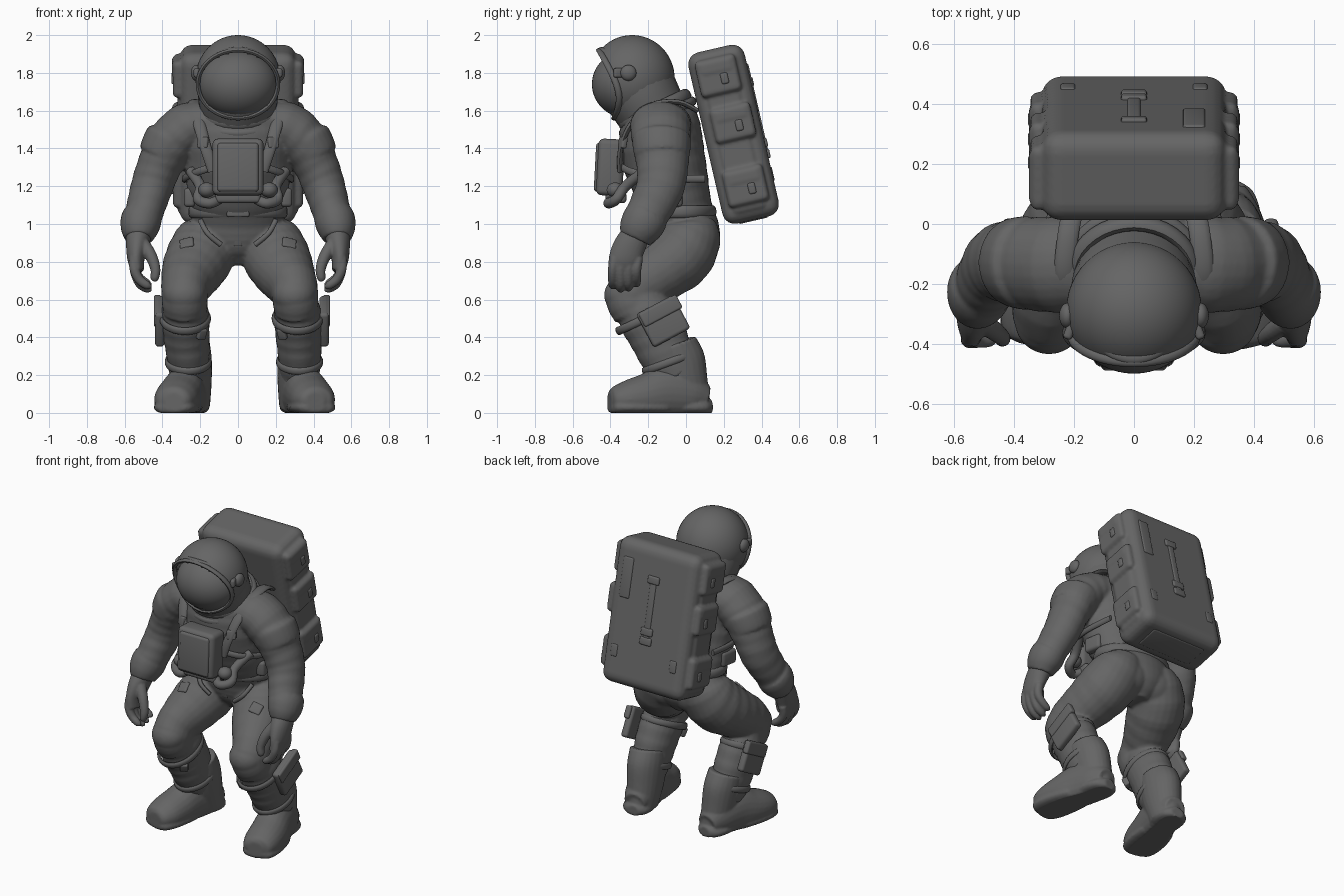
import bpy, bmesh, math
from mathutils import Vector, Matrix, Euler

GREY = bpy.data.materials.new("suit_grey")
GREY.diffuse_color = (0.13, 0.13, 0.13, 1)


def finish(name, bm, angle=40):
    bmesh.ops.recalc_face_normals(bm, faces=bm.faces)
    me = bpy.data.meshes.new(name)
    bm.to_mesh(me)
    bm.free()
    ob = bpy.data.objects.new(name, me)
    bpy.context.collection.objects.link(ob)
    me.materials.append(GREY)
    bpy.ops.object.select_all(action='DESELECT')
    ob.select_set(True)
    bpy.context.view_layer.objects.active = ob
    bpy.ops.object.shade_smooth_by_angle(angle=math.radians(angle))
    return ob


def fuse(name, parts, voxel, smooth):
    """Join overlapping parts into one continuous skin."""
    obs = [o for o in bpy.data.objects if o.name.split('.')[0] in parts]
    bpy.ops.object.select_all(action='DESELECT')
    for o in obs:
        o.select_set(True)
    bpy.context.view_layer.objects.active = obs[0]
    bpy.ops.object.join()
    ob = bpy.context.view_layer.objects.active
    ob.name = name
    m = ob.modifiers.new("skin", 'REMESH')
    m.mode, m.voxel_size, m.use_smooth_shade = 'VOXEL', voxel, True
    m = ob.modifiers.new("soften", 'SMOOTH')
    m.factor, m.iterations = 0.5, smooth


def spline(pts, steps, closed=False):
    """Catmull-Rom interpolation of any-length tuples."""
    P = [Vector(p) for p in pts]
    n, out = len(P), []
    for i in range(n if closed else n - 1):
        k = [(i + j) % n if closed else min(max(i + j, 0), n - 1) for j in (-1, 0, 1, 2)]
        a, b, c, d = (P[j] for j in k)
        for s in range(steps):
            t = s / steps
            out.append(0.5 * (2 * b + (c - a) * t + (2 * a - 5 * b + 4 * c - d) * t * t
                              + (3 * b - a - 3 * c + d) * t ** 3))
    return out if closed else out + [P[-1]]


def tube(name, pts, ref=(1, 0, 0), steps=5, sides=24, closed=False, fold=0.0):
    """Loft ellipses along points (x, y, z, radius along ref, other radius)."""
    bm, rings = bmesh.new(), []
    path = spline(pts, steps, closed)
    n = len(path)
    for i, p in enumerate(path):
        q0 = path[(i - 1) % n if closed else max(i - 1, 0)]
        q1 = path[(i + 1) % n if closed else min(i + 1, n - 1)]
        t = (Vector(q1[:3]) - Vector(q0[:3])).normalized()
        u = Vector(ref)
        u = (u - u.dot(t) * t).normalized()
        v = t.cross(u)
        ring = []
        for k in range(sides):
            a = 2 * math.pi * k / sides
            f = 1 + fold * math.sin(i * 1.9 + 1.5 * math.sin(a))
            co = Vector(p[:3]) + f * (u * p[3] * math.cos(a) + v * p[4] * math.sin(a))
            co.z = max(co.z, 0)
            ring.append(bm.verts.new(co))
        rings.append(ring)
    for i in range(n if closed else n - 1):
        A, B = rings[i], rings[(i + 1) % n]
        for k in range(sides):
            m = (k + 1) % sides
            bm.faces.new((A[k], A[m], B[m], B[k]))
    if not closed:
        bm.faces.new(rings[0])
        bm.faces.new(rings[-1])
    return finish(name, bm)


def box(name, loc, size, rot=(0, 0, 0), bevel=0.015, base=None):
    bm = bmesh.new()
    bmesh.ops.create_cube(bm, size=1, matrix=Matrix.Diagonal((*size, 1)))
    bmesh.ops.bevel(bm, geom=bm.edges[:], offset=bevel, segments=4, profile=0.5, affect='EDGES')
    m = Matrix.Translation(loc) @ Euler([math.radians(r) for r in rot]).to_matrix().to_4x4()
    bm.transform(base @ m if base else m)
    return finish(name, bm)


def ball(name, loc, size, rot=(0, 0, 0), cut=None):
    bm = bmesh.new()
    bmesh.ops.create_uvsphere(bm, u_segments=48, v_segments=32, radius=1)
    bm.transform(Matrix.Translation(loc) @ Euler([math.radians(r) for r in rot]).to_matrix().to_4x4()
                 @ Matrix.Diagonal((*size, 1)))
    if cut:
        bmesh.ops.delete(bm, geom=[f for f in bm.faces if cut(f.calc_center_median())], context='FACES')
    return finish(name, bm)


def ring(name, loc, rx, ry, r, tilt=0, h=None):
    e = Euler((math.radians(tilt), 0, 0)).to_matrix()
    pts = [(*(Vector(loc) + e @ Vector((rx * math.cos(k * math.pi / 6), ry * math.sin(k * math.pi / 6), 0))),
            h or r, r) for k in range(12)]
    return tube(name, pts, e @ Vector((0, 0, 1)), 3, 10, True)


# Helmet shell with a visor opening, rim, lower skirt and neck ring
C = Vector((0, -0.285, 1.77))
ball("helmet", C, (0.225, 0.225, 0.23), cut=lambda c: c.z < 1.6 and c.y > -0.4
     or c.y < -0.29 and (c.x / 0.205) ** 2 + ((c.z - 1.74) / 0.17) ** 2 < 1)
ball("visor", (0, -0.31, 1.74), (0.208, 0.188, 0.18), cut=lambda c: c.y > -0.3)
rim = []
for k in range(16):
    a = k * math.pi / 8
    x, z = 0.212 * math.cos(a), 1.74 + 0.18 * math.sin(a)
    rim.append((x, C.y - math.sqrt(max(0.23 ** 2 - x * x - (z - C.z) ** 2, 0.0004)), z, 0.017, 0.012))
tube("visor_rim", rim, (0, 1, 0), 3, 10, True)
tube("helmet_brow", [(0.13 * t, -0.445 + 0.06 * t * t, 1.925 - 0.03 * t * t, 0.02, 0.012)
                     for t in (-1, -.5, 0, .5, 1)], (0, 1, 0))
tube("helmet_skirt", [(0, -.265, 1.745, .214, .2), (0, -.225, 1.67, .212, .195), (0, -.18, 1.59, .2, .185)])
ring("neck_ring", (0, -0.165, 1.605), 0.2, 0.185, 0.025, 25, 0.035)
ring("collar", (0, -0.15, 1.565), 0.215, 0.2, 0.025, 25)

# Torso and pelvis
tube("torso", [(0, 0.02, 0.78, .06, .08), (0, 0.02, 0.86, .18, .15), (0, 0.01, 0.95, .25, .17),
               (0, -0.025, 1.06, .245, .17), (0, -0.075, 1.2, .27, .2), (0, -0.125, 1.38, .285, .222),
               (0, -0.135, 1.52, .28, .212), (0, -0.135, 1.61, .22, .185), (0, -0.13, 1.67, .14, .14)],
     steps=6, sides=36, fold=0.008)
ring("belt", (0, -0.025, 1.065), 0.25, 0.172, 0.014, 0, 0.032)
box("belt_buckle", (0, -0.205, 1.065), (0.12, 0.03, 0.055), bevel=0.01)
box("fly_flap", (0, -0.15, 0.96), (0.05, 0.03, 0.16), (12, 0, 0), 0.012)

# Chest control box
box("chest_box", (0, -0.40, 1.30), (0.27, 0.14, 0.30), (-3, 0, 0), 0.03)
box("chest_box_front", (0, -0.462, 1.30), (0.22, 0.04, 0.26), (-3, 0, 0), 0.018)
box("chest_box_base", (0, -0.37, 1.14), (0.24, 0.11, 0.06), bevel=0.02)

# Backpack, built upright then tilted forward
T = Matrix.Translation((0, 0.252, 1.475)) @ Matrix.Rotation(math.radians(13), 4, 'X')
box("pack_body", (0, 0, 0), (0.615, 0.305, 0.93), bevel=0.065, base=T)
box("pack_frame", (0, -0.005, 0), (0.64, 0.19, 0.84), bevel=0.03, base=T)
box("back_spine", (0, 0.147, 0.06), (0.045, 0.025, 0.40), bevel=0.01, base=T)
for z in (0.25, -0.08, -0.14):
    box("back_latch", (0, 0.15, z), (0.085, 0.03, 0.05), bevel=0.01, base=T)
box("back_panel", (0.2, 0.147, 0.22), (0.075, 0.025, 0.26), bevel=0.01, base=T)
box("back_bottom_plate", (0, 0.0, -0.455), (0.40, 0.16, 0.03), bevel=0.01, base=T)

for s in (-1, 1):
    # Pack pouches and buckles
    for y, z, h in ((-0.01, 0.32, 0.2), (0.01, 0.06, 0.19), (0.0, -0.28, 0.2)):
        box("pack_pouch", (s * 0.315, y, z), (0.06, 0.22, h), bevel=0.026, base=T)
        box("pouch_flap", (s * 0.33, y, z + h * 0.25), (0.04, 0.18, h * 0.4), bevel=0.018, base=T)
        box("pouch_buckle", (s * 0.34, y + 0.03, z - 0.02), (0.025, 0.04, 0.06), bevel=0.01, base=T)
    box("back_clip", (s * 0.22, 0.145, -0.25), (0.05, 0.025, 0.08), bevel=0.01, base=T)
    # Helmet side knobs
    ball("helmet_knob", (s * 0.222, -0.305, 1.80), (0.027, 0.042, 0.042))
    box("visor_hinge", (s * 0.212, -0.35, 1.80), (0.03, 0.07, 0.05), (0, 0, s * 20), 0.012)
    # Harness straps
    tube("shoulder_strap", [(s * .2, .06, 1.6, .035, .014), (s * .22, -.04, 1.645, .035, .014),
                            (s * .23, -.18, 1.63, .035, .014), (s * .205, -.29, 1.53, .033, .014),
                            (s * .17, -.345, 1.4, .03, .014), (s * .13, -.35, 1.28, .03, .014)], sides=12)
    tube("side_strap", [(s * .14, -.34, 1.3, .02, .012), (s * .23, -.27, 1.27, .02, .012),
                        (s * .285, -.1, 1.24, .02, .012), (s * .27, .1, 1.24, .02, .012)], (0, 0, 1), sides=10)
    box("strap_buckle", (s * 0.185, -0.335, 1.43), (0.06, 0.03, 0.06), (-10, 0, s * 25), 0.01)
    # Hoses looping under the chest box
    tube("chest_hose", [(s * .1, -.38, 1.13, .026, .026), (s * .15, -.41, 1.11, .028, .028),
                        (s * .21, -.37, 1.13, .028, .028), (s * .2, -.32, 1.2, .028, .028),
                        (s * .25, -.22, 1.28, .028, .028)], (0, 0, 1), sides=14)
    ball("hose_fitting", (s * 0.165, -0.375, 1.18), (0.045, 0.045, 0.04))
    box("waist_pouch", (s * 0.25, -0.08, 1.14), (0.06, 0.12, 0.1), (0, 0, s * 10), 0.02)
    # Arm, cuff and shoulder patch
    tube("arm", [(s * .17, -.13, 1.535, .16, .12), (s * .27, -.135, 1.505, .16, .135),
                 (s * .355, -.13, 1.42, .152, .132), (s * .415, -.125, 1.31, .138, .118),
                 (s * .455, -.135, 1.2, .128, .112), (s * .488, -.185, 1.09, .118, .103),
                 (s * .512, -.235, 1.0, .105, .095), (s * .525, -.26, .95, .09, .085)], (0, 1, 0), fold=0.014)
    tube("glove_cuff", [(s * .506, -.205, 1.045, .115, .105), (s * .515, -.225, 1.01, .118, .108),
                        (s * .522, -.25, .965, .108, .098), (s * .525, -.27, .92, .085, .075)], (0, 1, 0))
    tube("shoulder_patch", [(s * .345, -.13, 1.47, .14, .122), (s * .355, -.13, 1.45, .156, .137),
                            (s * .385, -.128, 1.395, .152, .134), (s * .4, -.127, 1.36, .146, .128)], (0, 1, 0), 3)
    # Hand with curled fingers and thumb
    tube("palm", [(s * .525, -.26, .95, .075, .07), (s * .535, -.3, .88, .085, .058),
                  (s * .54, -.325, .81, .085, .045), (s * .53, -.335, .75, .075, .033)], (0, 1, 0))
    for i in range(4):
        y, l = -.388 + i * .042, (.0, .018, .012, -.01)[i]
        tube("finger", [(s * .548, y + .01, .82, .026, .028), (s * .548, y, .76, .026, .027),
                        (s * .522, y, .705 - l, .025, .025), (s * .48, y, .675 - l, .022, .022),
                        (s * .457, y, .668 - l, .008, .008)], (0, 1, 0), 4, 12)
    tube("thumb", [(s * .50, -.33, .89, .036, .036), (s * .46, -.36, .83, .032, .032),
                   (s * .437, -.38, .76, .027, .027), (s * .442, -.385, .71, .022, .022),
                   (s * .445, -.385, .695, .008, .008)], (0, 1, 0), 4, 12)
    # Leg; one foot stands slightly wider than the other
    d = 0.06 if s > 0 else -0.01
    X = lambda x, k=1.0: s * (x + d * k)
    tube("thigh", [(s * .12, .03, 1.0, .11, .12), (s * .15, .03, .93, .165, .155),
                   (s * .2, -.03, .83, .178, .175), (s * .245, -.14, .745, .162, .16),
                   (X(.28, .2), -.25, .67, .13, .143), (X(.285, .3), -.29, .61, .122, .135),
                   (X(.285, .4), -.26, .54, .118, .13)], fold=0.012)
    ball("buttock", (s * .1, .04, .9), (.15, .135, .13))
    ball("knee_pad", (X(.285, .2), -.325, .63), (.113, .11, .1), (25, 0, 0))
    tube("shin", [(X(.285, .3), -.25, .62, .112, .12), (X(.285, .5), -.21, .52, .125, .152),
                  (X(.28, .7), -.15, .41, .123, .152), (X(.272, .9), -.1, .3, .114, .142),
                  (X(.265), -.04, .2, .107, .13)], fold=0.014)
    ring("knee_band", (X(.285, .5), -.215, .5), .125, .16, .012, 25, .022)
    ring("boot_strap", (X(.272, .9), -.085, .27), .115, .147, .01, 20, .02)
    box("shin_pocket", (X(.42, .6), -.12, .485), (.05, .22, .2), (28, 0, 0), .018)
    box("shin_pocket_flap", (X(.432, .6), -.135, .54), (.04, .225, .08), (28, 0, 0), .012)
    box("shin_valve", (X(.2, .6), -.3, .42), (.05, .04, .06), (25, 0, -s * 30), .01)
    box("thigh_patch", (s * .27, -.19, .895), (.075, .03, .07), (-45, s * 15, s * 10), .01)
    tube("hip_cord", [(s * .2, -.13, 1.02, .014, .012), (s * .16, -.175, .95, .014, .012),
                      (s * .09, -.17, .89, .014, .012)], sides=10)
    # Boot shaft, foot and soles
    tube("boot_shaft", [(X(.27), -.07, .37, .11, .125), (X(.262), -.045, .28, .113, .145),
                        (X(.255), -.015, .16, .106, .132), (X(.248), .025, .03, .09, .108)])
    tube("boot_foot", [(X(.352), -.405, .07, .05, .04), (X(.348), -.385, .07, .09, .07),
                       (X(.34), -.32, .07, .115, .1), (X(.322), -.22, .08, .12, .125),
                       (X(.292), -.1, .1, .112, .15), (X(.26), .03, .09, .1, .12),
                       (X(.248), .11, .07, .07, .07)])
    tube("toe_sole", [(X(.352), -.405, .03, .05, .02), (X(.348), -.385, .03, .095, .04),
                      (X(.34), -.32, .03, .118, .045), (X(.322), -.22, .03, .12, .045),
                      (X(.3), -.12, .03, .105, .045), (X(.295), -.1, .03, .08, .02)])
    tube("heel_sole", [(X(.278), -.06, .03, .09, .04), (X(.262), .03, .03, .1, .045),
                       (X(.25), .1, .03, .085, .045), (X(.245), .138, .03, .045, .035)])

# Fuse overlapping soft parts into continuous skins
fuse("suit", ("torso", "arm", "thigh", "buttock", "knee_pad", "shin", "glove_cuff", "shoulder_patch"), 0.011, 2)
fuse("gloves", ("palm", "finger", "thumb"), 0.007, 2)
fuse("boots", ("boot_shaft", "boot_foot", "toe_sole", "heel_sole"), 0.009, 1)
fuse("backpack", ("pack_body", "pack_frame", "pack_pouch", "pouch_flap"), 0.009, 1)
